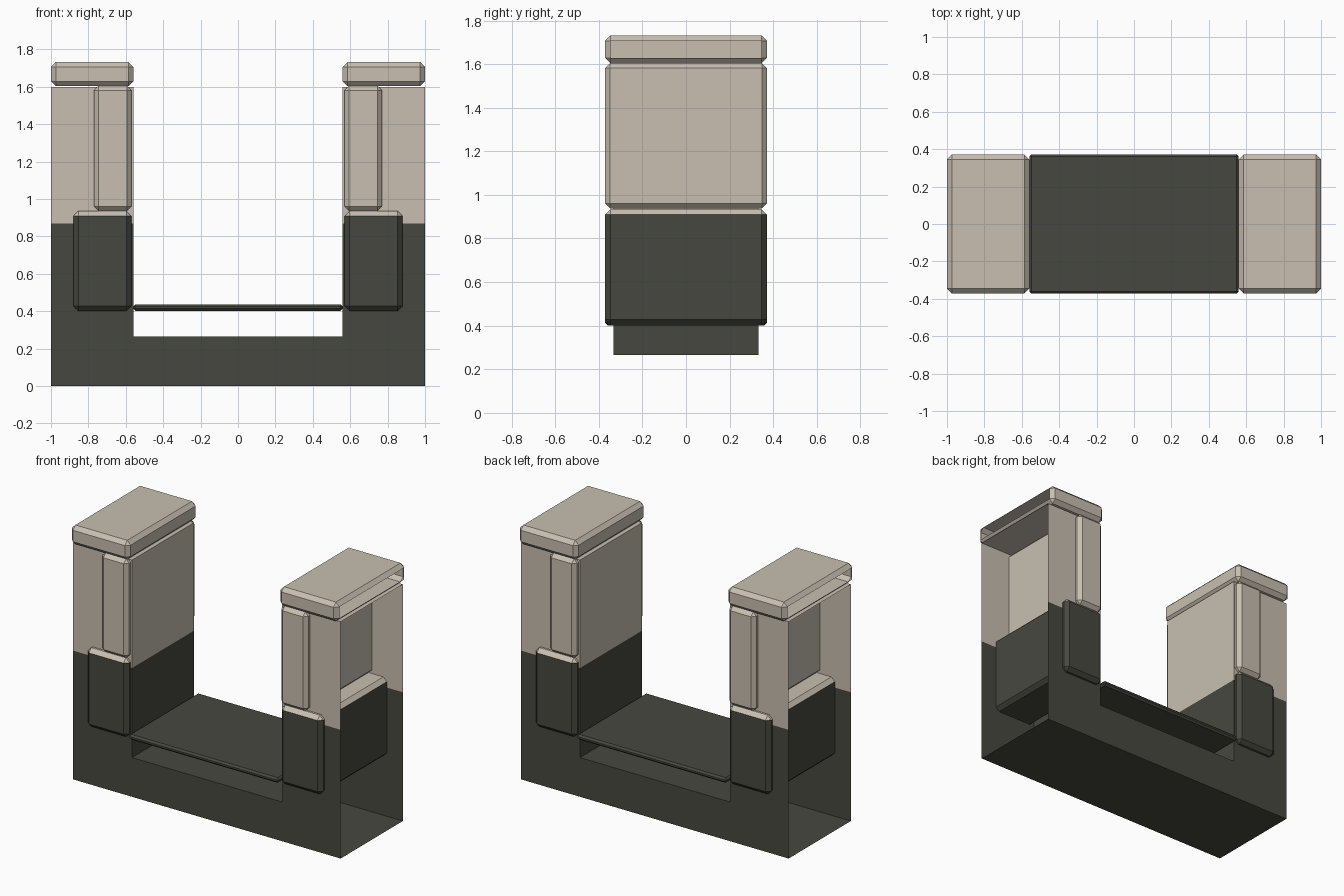
import bpy, bmesh

if "Cube" in bpy.data.objects:
    bpy.data.objects.remove(bpy.data.objects["Cube"])

SPLIT = 0.87  # height where dark stone changes to beige


def material(name, rgb):
    m = bpy.data.materials.new(name)
    m.diffuse_color = (*rgb, 1)
    m.use_nodes = True
    m.node_tree.nodes["Principled BSDF"].inputs["Base Color"].default_value = m.diffuse_color
    return m


MATS = [material("dark stone", (0.064, 0.064, 0.052)),
        material("beige stone", (0.58, 0.52, 0.44))]


def finish(name, bm):
    # colour by height, then make the object
    for f in bm.faces:
        f.material_index = int(f.calc_center_median().z > SPLIT)
    me = bpy.data.meshes.new(name)
    bm.to_mesh(me)
    bm.free()
    for m in MATS:
        me.materials.append(m)
    bpy.context.collection.objects.link(bpy.data.objects.new(name, me))


def block(name, x0, x1, z0, z1, bevel, half_y=0.372, open_side=0):
    # chamfered box, optionally without the flat face on its outer end
    bm = bmesh.new()
    bmesh.ops.create_cube(bm, size=1)
    for v in bm.verts:
        v.co = ((x0 + x1) / 2 + v.co.x * (x1 - x0), v.co.y * 2 * half_y,
                (z0 + z1) / 2 + v.co.z * (z1 - z0))
    bmesh.ops.bevel(bm, geom=bm.edges[:], offset=bevel, segments=1,
                    affect='EDGES')
    bm.normal_update()
    if open_side:
        ends = [f for f in bm.faces if f.normal.x * open_side > 0.99]
        bmesh.ops.delete(bm, geom=ends, context='FACES')
    finish(name, bm)


# U-shaped body, hollow and open at both outer ends
half = [(1, 0), (1, 1.6), (0.56, 1.6), (0.56, 0.265)]
profile = half + [(-x, z) for x, z in reversed(half)]
bm = bmesh.new()
face = bm.faces.new([bm.verts.new((x, -0.332, z)) for x, z in profile])
ext = bmesh.ops.extrude_face_region(bm, geom=[face], use_keep_orig=True)
bmesh.ops.translate(bm, vec=(0, 0.664, 0), verts=[
    g for g in ext["geom"] if isinstance(g, bmesh.types.BMVert)])
bmesh.ops.recalc_face_normals(bm, faces=bm.faces[:])
ends = [f for f in bm.faces if abs(f.calc_center_median().x) > 0.99]
bmesh.ops.delete(bm, geom=ends, context='FACES')
bmesh.ops.bisect_plane(bm, geom=bm.verts[:] + bm.edges[:] + bm.faces[:],
                       plane_co=(0, 0, SPLIT), plane_no=(0, 0, 1))
finish("body", bm)

# seat plate bridging the towers
block("seat_plate", -0.56, 0.56, 0.402, 0.437, 0.012)

# pilasters and cap on each tower
for side, s in (("left", -1), ("right", 1)):
    def span(a, b):
        return sorted((a * s, b * s))
    block(side + "_lower_pilaster", *span(0.57, 0.88), 0.402, 0.935, 0.026)
    block(side + "_upper_pilaster", *span(0.57, 0.77), 0.937, 1.605, 0.024)
    block(side + "_cap", *span(0.56, 1.0), 1.603, 1.732, 0.026, open_side=s)
